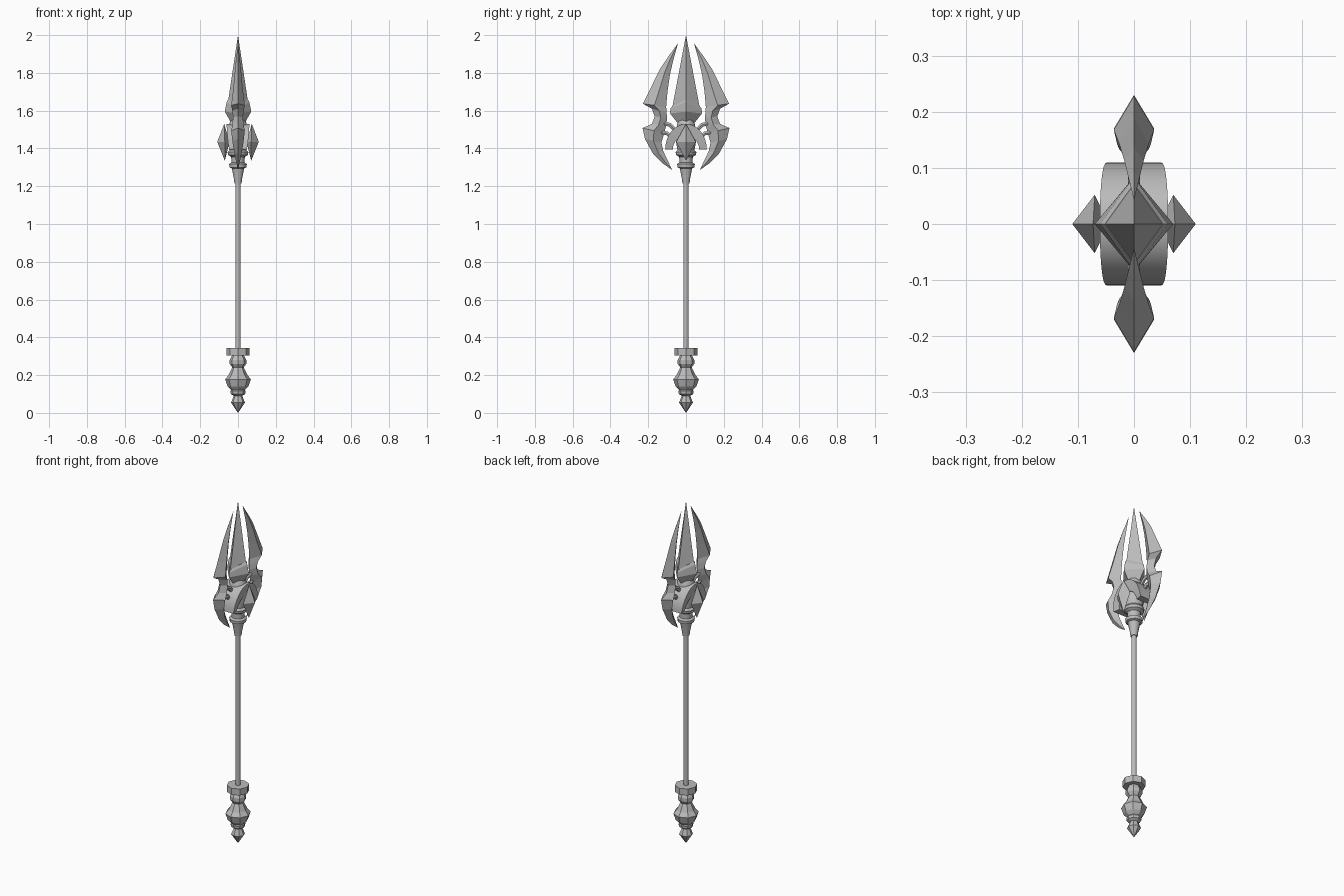
import bpy, bmesh, math

cube = bpy.data.objects.get("Cube")
if cube:
    bpy.data.objects.remove(cube)

steel = bpy.data.materials.new("grey steel")
steel.use_nodes = True
GREY = (0.5, 0.5, 0.5, 1)
steel.diffuse_color = GREY
steel.node_tree.nodes["Principled BSDF"].inputs["Base Color"].default_value = GREY


def loft(name, rings, closed=False, smooth=None):
    """Skin a list of equal-sized point rings; cap the ends unless closed."""
    bm = bmesh.new()
    vs = [[bm.verts.new(p) for p in r] for r in rings]
    n = len(rings[0])
    for i in range(len(vs) if closed else len(vs) - 1):
        a, b = vs[i], vs[(i + 1) % len(vs)]
        for k in range(n):
            bm.faces.new((a[k], a[(k + 1) % n], b[(k + 1) % n], b[k]))
    if not closed:
        bm.faces.new(vs[0])
        bm.faces.new(vs[-1])
    bmesh.ops.remove_doubles(bm, verts=bm.verts, dist=0.0002)
    bmesh.ops.recalc_face_normals(bm, faces=bm.faces)
    me = bpy.data.meshes.new(name)
    bm.to_mesh(me)
    bm.free()
    me.materials.append(steel)
    ob = bpy.data.objects.new(name, me)
    bpy.context.collection.objects.link(ob)
    if smooth:
        bpy.ops.object.select_all(action='DESELECT')
        ob.select_set(True)
        bpy.context.view_layer.objects.active = ob
        bpy.ops.object.shade_smooth_by_angle(angle=math.radians(smooth))
    return ob


def lathe(name, profile, sides, smooth=None):
    """Turn (radius, z) points around the z axis."""
    rings = [[(r * math.cos(2 * math.pi * k / sides),
               r * math.sin(2 * math.pi * k / sides), z) for k in range(sides)]
             for r, z in profile]
    return loft(name, rings, smooth=smooth)


def diamond(name, levels):
    """Four-sided spike from (x radius, y radius, z at x corners, z at y corners)."""
    return loft(name, [[(a, 0, zx), (0, b, zy), (-a, 0, zx), (0, -b, zy)]
                       for a, b, zx, zy in levels])


# Shaft and turned pommel
lathe("shaft", [(0.0145, 0.33), (0.0145, 1.23)], 12, 40)
lathe("pommel_tip", [(0, 0), (0.037, 0.055), (0.02, 0.095)], 8)
lathe("pommel_ring", [(0.022, 0.09), (0.038, 0.1), (0.04, 0.115), (0.034, 0.125)], 8)
lathe("pommel_bulb", [(0.036, 0.12), (0.055, 0.14), (0.068, 0.178), (0.05, 0.2),
                      (0.035, 0.232), (0.03, 0.24), (0.044, 0.26), (0.044, 0.28),
                      (0.03, 0.308)], 8)
lathe("pommel_disc", [(0.06, 0.305), (0.06, 0.343)], 8)

# Socket and collar under the head
lathe("socket", [(0.019, 1.215), (0.022, 1.24), (0.033, 1.295), (0.045, 1.3),
                 (0.047, 1.318), (0.035, 1.325), (0.036, 1.355), (0.052, 1.365),
                 (0.055, 1.38), (0.045, 1.392), (0.042, 1.45)], 12, 35)

# Domed arch hub: rectangular sections swept in the yz plane
N = 16
sections = []
for i in range(N + 1):
    t = math.pi * i / N
    c, s = math.cos(t), math.sin(t)
    w = 0.047 + 0.014 * s ** 0.7 if 0 < i < N else 0.047
    oy, oz = 0.11 * c, 1.395 + 0.135 * s
    iy, iz = 0.07 * c, 1.395 + 0.07 * s
    sections.append([(-w, oy, oz), (w, oy, oz), (w * 0.85, iy, iz), (-w * 0.85, iy, iz)])
loft("hub_arch", sections, smooth=35)
lathe("hub_core", [(0.045, 1.39), (0.052, 1.43), (0.05, 1.51), (0.045, 1.535), (0.03, 1.56)], 12, 35)

# Kite-shaped gem on each side of the hub
for side, label in ((1, "left"), (-1, "right")):
    z0 = 1.435
    mid = [(0.11 * side, 0, z0), (0.07 * side, 0.052, z0), (0.045 * side, 0, z0), (0.07 * side, -0.052, z0)]
    loft(label + "_gem", [[(0.07 * side, 0, 1.335)] * 4, mid, [(0.073 * side, 0, 1.53)] * 4])

# Central spearhead with its angled guard
diamond("spearhead", [(0, 0, 2.0, 2.0), (0.054, 0.074, 1.64, 1.61), (0.04, 0.05, 1.56, 1.56)])
diamond("spear_guard", [(0.052, 0.072, 1.66, 1.625), (0.06, 0.083, 1.645, 1.61),
                        (0.07, 0.084, 1.595, 1.585), (0.036, 0.045, 1.535, 1.535)])

# Side blades: outer edge, inner edge (y, z), ridge y and half thickness per station
stations = [
    (0.042, 1.957, 0.042, 1.957, 0.042, 0),
    (0.095, 1.885, 0.068, 1.865, 0.083, 0.010),
    (0.138, 1.82, 0.085, 1.79, 0.112, 0.017),
    (0.19, 1.714, 0.098, 1.70, 0.142, 0.026),
    (0.228, 1.637, 0.105, 1.62, 0.168, 0.036),
    (0.180, 1.61, 0.103, 1.59, 0.142, 0.030),
    (0.166, 1.57, 0.100, 1.56, 0.133, 0.026),
    (0.180, 1.53, 0.105, 1.52, 0.145, 0.030),
    (0.230, 1.508, 0.116, 1.48, 0.170, 0.036),
    (0.217, 1.45, 0.130, 1.43, 0.172, 0.030),
    (0.175, 1.373, 0.120, 1.385, 0.148, 0.020),
    (0.125, 1.322, 0.098, 1.338, 0.112, 0.010),
    (0.072, 1.285, 0.072, 1.285, 0.072, 0),
]
for side, label in ((1, "back"), (-1, "front")):
    rings = []
    for oy, oz, iy, iz, ry, t in stations:
        rz = (oz + iz) / 2
        rings.append([(0, side * oy, oz), (t, side * ry, rz),
                      (0, side * iy, iz), (-t, side * ry, rz)])
    loft(label + "_blade", rings)
    # Pair of short curved struts joining hub and blade
    for j, path in enumerate((((0.05, 1.49), (0.085, 1.525), (0.125, 1.535)),
                              ((0.07, 1.45), (0.10, 1.48), (0.14, 1.485)))):
        r = 0.011
        loft(f"{label}_strut_{j + 1}",
             [[(r * math.cos(a * math.pi / 3), side * (y - 0.5 * r * math.sin(a * math.pi / 3)),
                z + r * math.sin(a * math.pi / 3)) for a in range(6)] for y, z in path],
             smooth=40)
